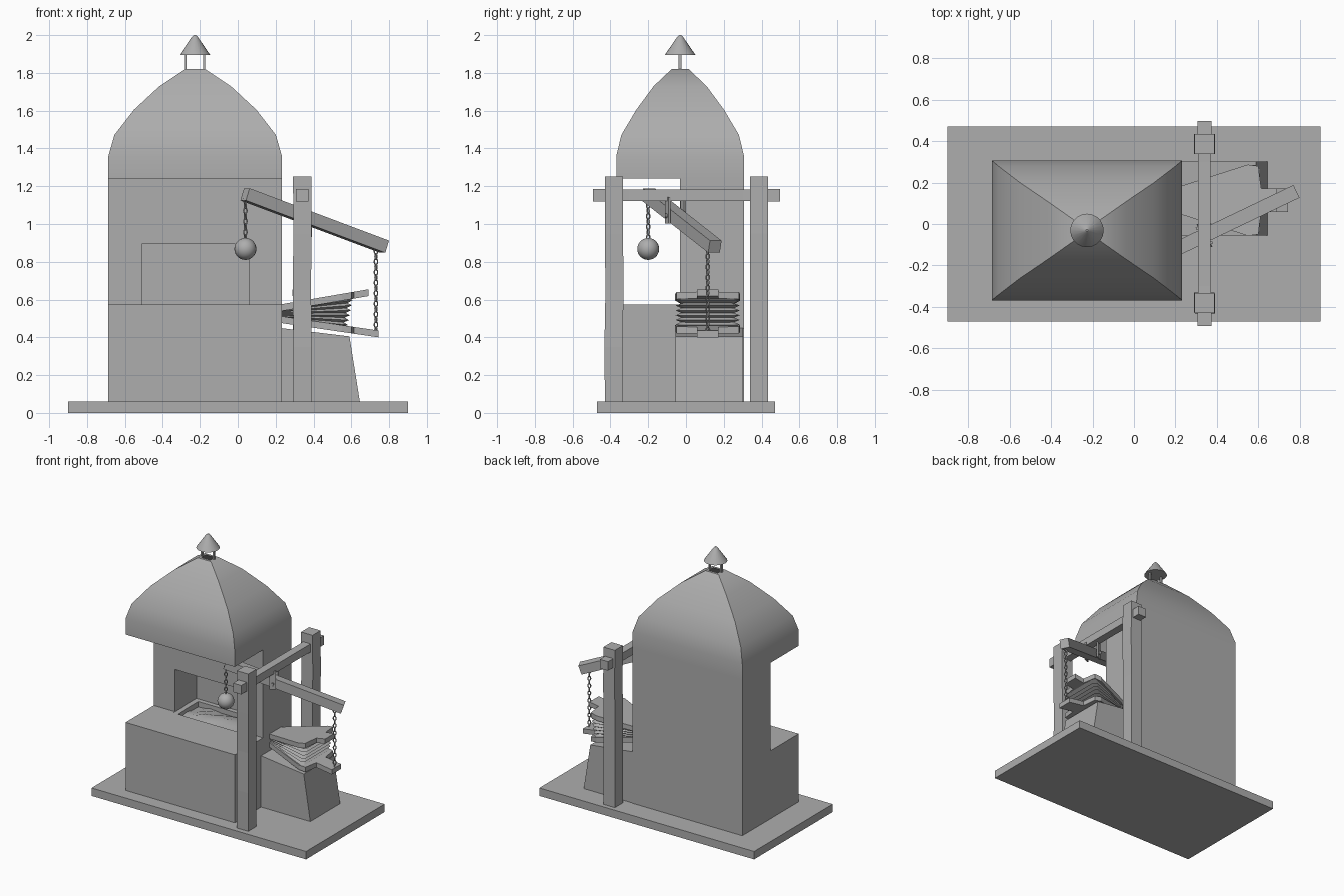
import bpy, bmesh, math, random
from mathutils import Vector, Matrix

if "Cube" in bpy.data.objects:
    bpy.data.objects.remove(bpy.data.objects["Cube"])

random.seed(4)
grey = bpy.data.materials.new("dark_grey")
grey.diffuse_color = (0.42, 0.42, 0.42, 1)
grey.use_nodes = True
grey.node_tree.nodes["Principled BSDF"].inputs["Base Color"].default_value = grey.diffuse_color

def make(name, verts, faces, smooth=None):
    me = bpy.data.meshes.new(name)
    me.from_pydata([tuple(v) for v in verts], [], faces)
    bm = bmesh.new()
    bm.from_mesh(me)
    bmesh.ops.recalc_face_normals(bm, faces=bm.faces)
    bm.to_mesh(me)
    bm.free()
    me.materials.append(grey)
    ob = bpy.data.objects.new(name, me)
    bpy.context.collection.objects.link(ob)
    if smooth:
        bpy.ops.object.select_all(action='DESELECT')
        ob.select_set(True)
        bpy.context.view_layer.objects.active = ob
        bpy.ops.object.shade_smooth_by_angle(angle=math.radians(smooth))
    return ob

def loft(name, rings, cap_a=True, cap_b=True, smooth=None):
    n = len(rings[0])
    verts = [v for r in rings for v in r]
    faces = [(i*n+j, i*n+(j+1) % n, (i+1)*n+(j+1) % n, (i+1)*n+j)
             for i in range(len(rings)-1) for j in range(n)]
    if cap_a:
        faces.append(tuple(range(n)))
    if cap_b:
        faces.append(tuple(range((len(rings)-1)*n, len(rings)*n)))
    return make(name, verts, faces, smooth)

def rect(cx, cy, hx, hy, z):
    return [(cx-hx, cy-hy, z), (cx+hx, cy-hy, z), (cx+hx, cy+hy, z), (cx-hx, cy+hy, z)]

def circle(cx, cy, r, z, n=20):
    return [(cx+r*math.cos(2*math.pi*i/n), cy+r*math.sin(2*math.pi*i/n), z) for i in range(n)]

def box(name, x0, x1, y0, y1, z0, z1):
    c = ((x0+x1)/2, (y0+y1)/2, (x1-x0)/2, (y1-y0)/2)
    return loft(name, [rect(*c, z0), rect(*c, z1)])

def cut(ob, cutter):
    m = ob.modifiers.new("cut", 'BOOLEAN')
    m.operation, m.object, m.solver = 'DIFFERENCE', cutter, 'EXACT'
    bpy.context.view_layer.objects.active = ob
    bpy.ops.object.modifier_apply(modifier=m.name)
    bpy.data.objects.remove(cutter)

# Base slab
box("base_slab", -0.9, 0.9, -0.47, 0.47, 0, 0.06)

# Forge body: L-shaped side profile, with fire niche and coal pit
prof = [(-0.368, 0.06), (0.307, 0.06), (0.307, 1.242), (-0.031, 1.242), (-0.031, 0.575), (-0.368, 0.575)]
body = loft("forge_body", [[(x, y, z) for y, z in prof] for x in (-0.687, 0.233)])
cut(body, box("niche_cutter", -0.51, 0.06, -0.06, 0.235, 0.574, 0.895))
cut(body, box("pit_cutter", -0.47, 0.02, -0.05, 0.2, 0.52, 0.6))

# Coal bed
nx, ny = 10, 6
cv, cf = [], []
for j in range(ny+1):
    for i in range(nx+1):
        u, v = i/nx, j/ny
        h = 0.025*math.sin(math.pi*u)*math.sin(math.pi*v) + random.uniform(-0.01, 0.008)
        cv.append((-0.47+0.49*u, -0.05+0.25*v, 0.542+h))
for j in range(ny):
    for i in range(nx):
        a = j*(nx+1)+i
        cf.append((a, a+1, a+nx+2, a+nx+1))
make("coal_bed", cv, cf, 60)

# Curved hood as a thin shell, open at the bottom and the flue
levels = [(1.242, .46, .338), (1.36, .46, .338), (1.472, .428, .311), (1.605, .325, .232),
          (1.73, .19, .14), (1.82, .055, .045)]
outer = [rect(-0.227, -0.031, a, b, z) for z, a, b in levels]
inner = [rect(-0.227, -0.031, a-.018, b-.018, z-(.012 if 0 < k < 5 else 0))
         for k, (z, a, b) in enumerate(levels)]
loft("hood", outer + inner[::-1] + [outer[0]], False, False, 40)

# Chimney cap on two struts
for s in (-1, 1):
    box("cap_strut", -0.227+s*.05-.006, -0.227+s*.05+.006, -0.039, -0.023, 1.79, 1.91)
loft("chimney_cap", [circle(-.227, -.031, .081, 1.895), circle(-.227, -.031, .016, 1.99),
                     circle(-.227, -.031, .005, 2.0)], smooth=40)

# Frame posts, slightly hand-hewn, and cross beam
for name, y in (("front_post", -0.381), ("back_post", 0.387)):
    rings = []
    for k, z in enumerate((0.06, 0.35, 0.65, 0.95, 1.252)):
        w = 0.003 if 0 < k < 4 else 0
        rings.append(rect(.34+random.uniform(-w, w), y+random.uniform(-w, w), .048, .048, z))
    loft(name, rings)
beam_prof = [(-.493, .034), (-.42, .034), (-.3, .03), (.3, .03), (.42, .034), (.497, .034)]
loft("cross_beam", [[(.34+a*h, y, 1.152+b*h) for a, b in ((-1, -1), (1, -1), (1, 1), (-1, 1))]
                    for y, h in beam_prof])

# Lever arm hung from the beam
p0, p1 = Vector((.038, -.2, 1.157)), Vector((.775, .153, .88))
d = (p1-p0).normalized()
side = Vector((-d.y, d.x, 0)).normalized()
up = d.cross(side)

def bar(name, a, b, hw, hh):
    sq = ((-1, -1), (1, -1), (1, 1), (-1, 1))
    return loft(name, [[c + side*hw*s + up*hh*t for s, t in sq] for c in (a, b)])

bar("lever_arm", p0, p1, .034, .034)
pivot = p0 + d*((.34-p0.x)/d.x)
for s in (-1, 1):
    c = pivot + side*s*.046
    rings = [[(c + d.xy.normalized().to_3d()*u + side*v + Vector((0, 0, z)))
              for u, v in ((-.022, -.006), (.022, -.006), (.022, .006), (-.022, .006))] for z in (-.04, .1)]
    loft("lever_bracket", rings)
pin = [[pivot + side*t + Vector((0.012*math.cos(a), 0, 0.012*math.sin(a)))
        for a in [i*math.pi/4 for i in range(8)]] for t in (-.062, .062)]
loft("pivot_pin", pin)

# Chains of alternating oval links
def chain(name, x, y, z_top, z_bot, n):
    step = (z_top-z_bot)/n
    verts, faces, M, m = [], [], 12, 6
    for k in range(n):
        rot = Matrix.Rotation(math.pi/2*(k % 2) + .5, 3, 'Z')
        c, o = Vector((x, y, z_top-step*(k+.5))), len(verts)
        for i in range(M):
            a = 2*math.pi*i/M
            for j in range(m):
                b = 2*math.pi*j/m
                r = .004*math.cos(b)
                verts.append(c + rot @ Vector(((.010+r)*math.cos(a), .004*math.sin(b),
                                               (step*.56+r)*math.sin(a))))
                faces.append((o+i*m+j, o+i*m+(j+1) % m, o+(i+1) % M*m+(j+1) % m, o+(i+1) % M*m+j))
    make(name, verts, faces, 60)

chain("weight_chain", .04, -.2, 1.14, .915, 8)
chain("bellows_chain", .73, .115, .87, .425, 16)

# Counterweight ball
bpy.ops.mesh.primitive_uv_sphere_add(segments=24, ring_count=14, radius=.058, location=(.04, -.2, .868))
bpy.context.object.name = "counterweight"
bpy.context.object.data.materials.append(grey)
bpy.ops.object.shade_smooth()

# Stone stand under the bellows, sloped end and top
stand = [(.22, .06), (.645, .06), (.59, .405), (.22, .45)]
loft("bellows_stand", [[(x, y, z) for x, z in stand] for y in (-.055, .303)])

# Bellows boards: tapered outline with a handle tab
def board(name, z0, slope, tip):
    half = [(.2, .06), (.55, .172), (.60, .165), (.615, .056), (tip, .056)]
    out = [(x, .115+w) for x, w in half] + [(x, .115-w) for x, w in half[::-1]]
    loft(name, [[(x, y, z0 + slope*(x-.2) + t) for x, y in out] for t in (-.018, .018)])

board("bellows_top_board", .552, .172, .69)
board("bellows_bottom_board", .498, -.147, .745)

# Pleated leather between the boards
rings, n = [], 12
for k in range(n+1):
    t = k/n
    z0, sl = .5+.05*t, -.125+.275*t
    g = k % 2
    lean = .03*(t-.5)
    half = [(.2, .05), (.555+.02*g+lean, .14+.03*g), (.57+.025*g+lean, .12+.03*g)]
    out = [(x, .115+w) for x, w in half] + [(x, .115-w) for x, w in half[::-1]]
    rings.append([(x, y, z0+sl*(x-.2)) for x, y in out])
loft("bellows_leather", rings)
